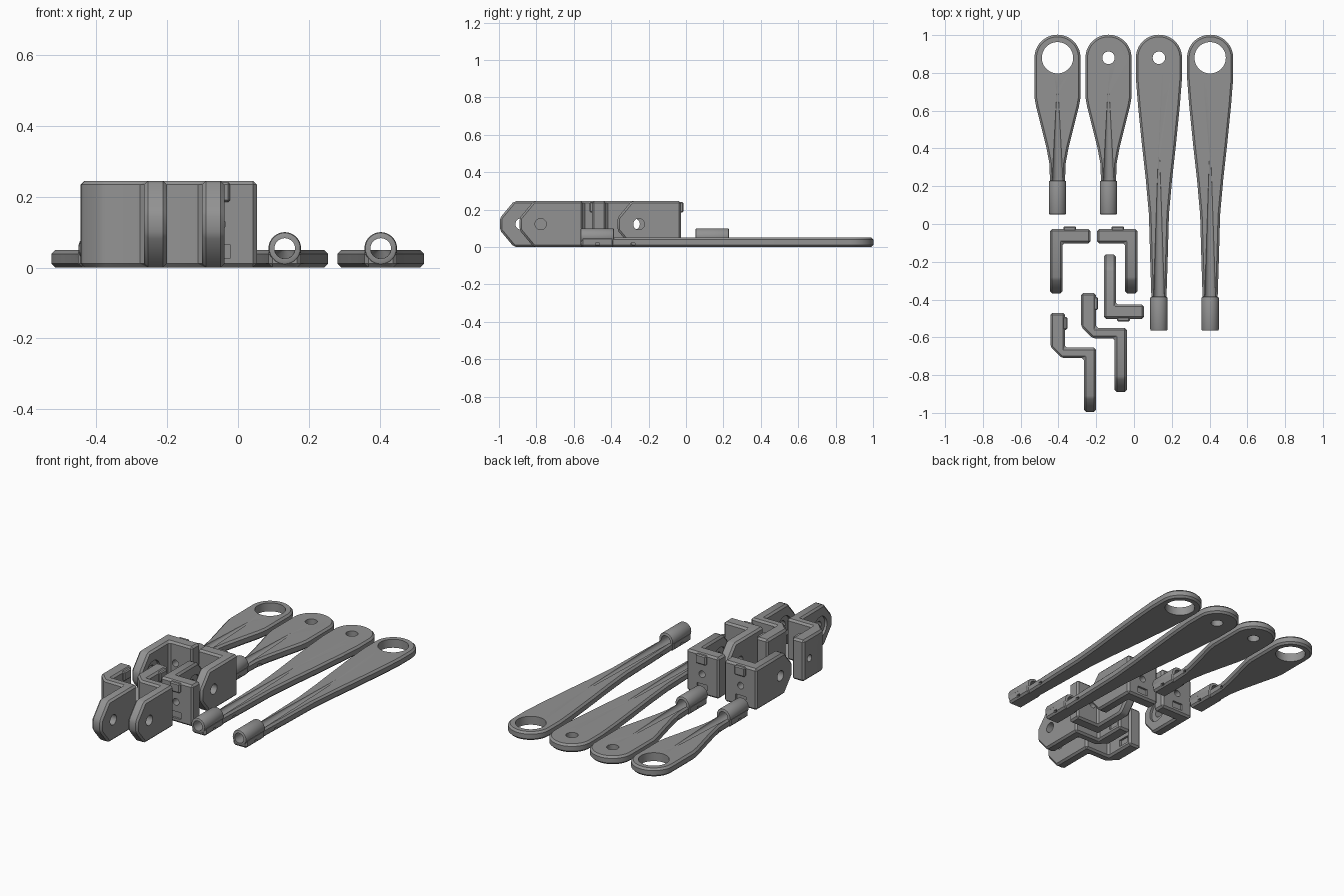
import bpy, bmesh, math
from mathutils import Vector, Matrix

cube = bpy.data.objects.get("Cube")
if cube:
    bpy.data.objects.remove(cube, do_unlink=True)

grey = bpy.data.materials.new("matte grey")
grey.use_nodes = True
GREY = (0.29, 0.29, 0.29, 1)
grey.diffuse_color = GREY
grey.node_tree.nodes["Principled BSDF"].inputs["Base Color"].default_value = GREY

HEIGHT = 0.245      # bracket height
PLATE = 0.05        # arm plate thickness


def make(name, bm):
    bmesh.ops.recalc_face_normals(bm, faces=bm.faces)
    mesh = bpy.data.meshes.new(name)
    bm.to_mesh(mesh)
    bm.free()
    mesh.materials.append(grey)
    obj = bpy.data.objects.new(name, mesh)
    bpy.context.collection.objects.link(obj)
    return obj


def prism(name, outline, height):
    bm = bmesh.new()
    face = bm.faces.new([bm.verts.new((x, y, 0)) for x, y in outline])
    side = bmesh.ops.extrude_face_region(bm, geom=[face])["geom"]
    bmesh.ops.translate(bm, vec=(0, 0, height),
                        verts=[v for v in side if isinstance(v, bmesh.types.BMVert)])
    return make(name, bm)


def box(name, low, high):
    low, high = Vector(low), Vector(high)
    bm = bmesh.new()
    bmesh.ops.create_cube(bm, size=1)
    bmesh.ops.scale(bm, vec=high - low, verts=bm.verts)
    bmesh.ops.translate(bm, vec=(low + high) / 2, verts=bm.verts)
    return make(name, bm)


def rod(name, start, end, r1, r2=None, sides=32):
    start, end = Vector(start), Vector(end)
    axis = end - start
    bm = bmesh.new()
    turn = axis.to_track_quat('Z', 'Y').to_matrix().to_4x4()
    bmesh.ops.create_cone(bm, cap_ends=True, segments=sides, radius1=r1,
                          radius2=r1 if r2 is None else r2, depth=axis.length,
                          matrix=Matrix.Translation((start + end) / 2) @ turn)
    return make(name, bm)


def bake(obj):
    graph = bpy.context.evaluated_depsgraph_get()
    mesh = bpy.data.meshes.new_from_object(obj.evaluated_get(graph))
    obj.modifiers.clear()
    obj.data = mesh


def bevel(obj, width, segments=1):
    mod = obj.modifiers.new("bevel", 'BEVEL')
    mod.width, mod.segments, mod.angle_limit = width, segments, math.radians(32)
    bake(obj)


def combine(obj, others, operation):
    for other in others:
        mod = obj.modifiers.new("cut", 'BOOLEAN')
        mod.object, mod.operation, mod.solver = other, operation, 'EXACT'
        bake(obj)
        bpy.data.objects.remove(other, do_unlink=True)


def smooth(obj):
    bpy.ops.object.select_all(action='DESELECT')
    obj.select_set(True)
    bpy.context.view_layer.objects.active = obj
    bpy.ops.object.shade_smooth_by_angle(angle=math.radians(30))


def arm(name, cx, tail, hole, taper, groove_tip):
    """Paddle plate with a round head, a tapering neck and a tube socket."""
    head_y, r, tube_r = 0.88, 0.122, 0.046
    collar = tail + 0.18
    right = [(0.04, tail + 0.02), (0.04, collar)] + taper
    arc = [(r * math.cos(math.pi * i / 28), head_y + r * math.sin(math.pi * i / 28))
           for i in range(29)]
    left = [(-x, y) for x, y in reversed(right)]
    obj = prism(name, [(cx + x, y) for x, y in right + arc + left], PLATE)
    bevel(obj, 0.011)

    # Tube socket with a flat foot
    mid = 0.054
    tube = rod("socket", (cx, tail, mid), (cx, collar, mid), tube_r)
    bevel(tube, 0.008, 2)
    foot = box("foot", (cx - tube_r, tail + 0.004, 0), (cx + tube_r, collar, mid))
    bevel(foot, 0.011)
    combine(obj, [tube, foot], 'UNION')

    # Bore, tapered groove, head hole and cross slots
    cuts = [rod("bore", (cx, tail - 0.1, mid), (cx, collar + 0.01, mid), 0.029),
            rod("groove", (cx, collar, mid), (cx, groove_tip, mid), 0.029, 0.004),
            rod("head hole", (cx, head_y, -0.1), (cx, head_y, 0.2), hole, sides=48)]
    for y in (tail + 0.08, collar + 0.09):
        cuts.append(box("slot", (cx - 0.2, y, 0.008), (cx + 0.2, y + 0.022, 0.022)))
    combine(obj, cuts, 'DIFFERENCE')
    smooth(obj)


# Half outlines from neck to head
short_taper = [(0.043, 0.32), (0.058, 0.4), (0.09, 0.53), (0.113, 0.62), (0.122, 0.67)]
long_taper = [(0.046, -0.2), (0.053, 0.05), (0.07, 0.24), (0.09, 0.42),
              (0.111, 0.63), (0.122, 0.77)]
arm("short_arm_ring", -0.405, 0.05, 0.083, short_taper, 0.72)
arm("short_arm_pin", -0.135, 0.05, 0.033, short_taper, 0.72)
arm("long_arm_pin", 0.132, -0.565, 0.033, long_taper, 0.4)
arm("long_arm_ring", 0.403, -0.565, 0.083, long_taper, 0.4)


def clip_tongue(obj, tip_y):
    """Cut both corners off the free end of the long wall, which points to -y."""
    bm = bmesh.new()
    bm.from_mesh(obj.data)
    for z, s in ((0.09, -1), (HEIGHT - 0.09, 1)):
        cut = bmesh.ops.bisect_plane(
            bm, geom=bm.verts[:] + bm.edges[:] + bm.faces[:], plane_co=(0, tip_y, z),
            plane_no=(0, -0.09, s * 0.075), clear_outer=True)
        edges = [e for e in cut["geom_cut"] if isinstance(e, bmesh.types.BMEdge)]
        bmesh.ops.holes_fill(bm, edges=edges)
    bmesh.ops.recalc_face_normals(bm, faces=bm.faces)
    bm.to_mesh(obj.data)
    bm.free()


def place(obj, offset, flip=(1, 1)):
    mesh = obj.data
    mesh.transform(Matrix.Diagonal((flip[0], flip[1], 1, 1)))
    mesh.transform(Matrix.Translation((offset[0], offset[1], 0)))
    if flip[0] * flip[1] < 0:
        mesh.flip_normals()
    smooth(obj)


def corner_bracket(name, offset, flip):
    """L-shaped bracket, outer corner at the origin, tongue towards -y."""
    t, tip, mid = 0.065, -0.34, HEIGHT / 2
    obj = prism(name, [(0, 0), (0, tip), (t, tip), (t, -t - 0.01),
                       (0.213, -t - 0.01), (0.213, 0)], HEIGHT)
    clip_tongue(obj, tip)
    bevel(obj, 0.011)
    hook = box("hook", (0.07, -0.01, 0.185), (0.138, 0.014, 0.24))
    bevel(hook, 0.006)
    combine(obj, [hook], 'UNION')
    combine(obj, [
        rod("pivot", (-0.1, -0.225, mid), (0.2, -0.225, mid), 0.03),
        rod("recess", (t - 0.015, -0.225, mid), (0.2, -0.225, mid), 0.062),
        rod("screw", (0.104, -0.2, mid), (0.104, 0.1, mid), 0.02),
        box("notch", (0.07, -0.012, 0.025), (0.138, 0.05, 0.065))], 'DIFFERENCE')
    place(obj, offset, flip)


corner_bracket("left_corner_bracket", (-0.444, -0.027), (1, 1))
corner_bracket("right_corner_bracket", (0.018, -0.027), (-1, 1))
corner_bracket("middle_corner_bracket", (-0.16, -0.502), (1, -1))


def offset_bracket(name, offset):
    """Z-shaped bracket, outer top corner at the origin, tongue towards -y."""
    tip, mid = -0.525, HEIGHT / 2
    obj = prism(name, [(0, 0), (0.078, 0), (0.078, -0.185), (0.242, -0.185),
                       (0.242, tip), (0.178, tip), (0.178, -0.24),
                       (0.06, -0.24), (0, -0.18)], HEIGHT)
    clip_tongue(obj, tip)
    bevel(obj, 0.011)
    hook = box("hook", (0.06, -0.09, 0.185), (0.09, -0.022, 0.24))
    bevel(hook, 0.006)
    combine(obj, [hook], 'UNION')
    combine(obj, [
        rod("pivot", (0.12, -0.412, mid), (0.4, -0.412, mid), 0.03),
        rod("recess", (0.12, -0.412, mid), (0.193, -0.412, mid), 0.062),
        rod("screw", (-0.1, -0.056, mid), (0.13, -0.056, mid), 0.02),
        box("notch", (0.066, -0.09, 0.025), (0.13, -0.022, 0.065))], 'DIFFERENCE')
    place(obj, offset)


offset_bracket("front_offset_bracket", (-0.443, -0.47))
offset_bracket("rear_offset_bracket", (-0.28, -0.365))
